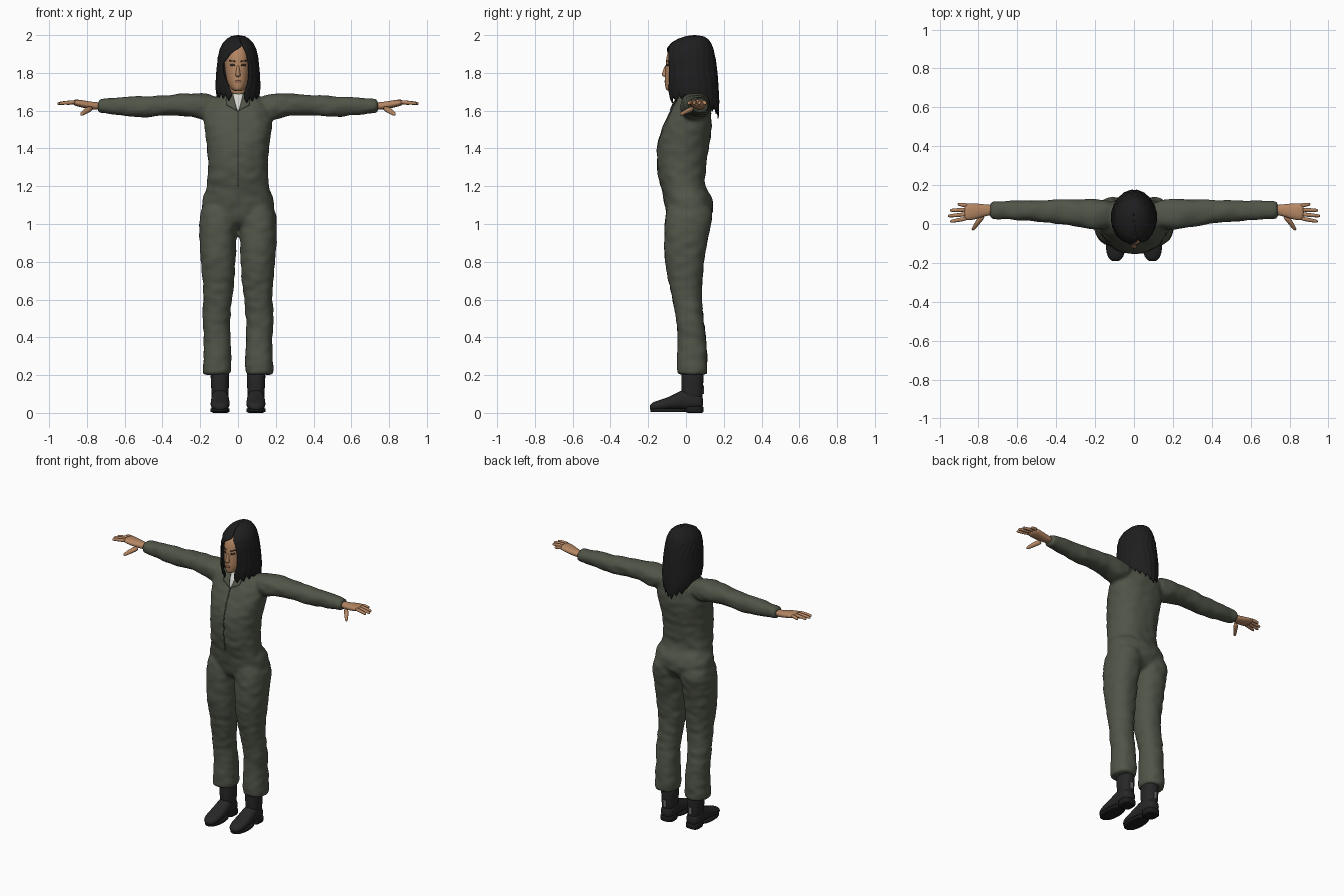
import bpy, bmesh, math, random
from mathutils import Vector, noise
from mathutils.bvhtree import BVHTree

random.seed(4)
cube = bpy.data.objects.get("Cube")
if cube:
    bpy.data.objects.remove(cube, do_unlink=True)


def material(name, r, g, b):
    m = bpy.data.materials.new(name)
    m.use_nodes = True
    m.diffuse_color = (r, g, b, 1)
    node = next(n for n in m.node_tree.nodes if n.type == 'BSDF_PRINCIPLED')
    node.inputs["Base Color"].default_value = (r, g, b, 1)
    node.inputs["Roughness"].default_value = 0.8
    return m


green = material("olive cloth", .08, .09, .064)
seam = material("dark seam", .045, .052, .036)
black_hair = material("black hair", .013, .013, .014)
skin = material("tan skin", .46, .24, .125)
lip = material("lips", .33, .13, .085)
dark = material("eye brown", .04, .025, .018)
white = material("white shirt", .65, .65, .62)
leather = material("boot leather", .02, .02, .021)
rubber = material("sole rubber", .012, .012, .012)
grey = material("grey tab", .16, .16, .165)


def spow(v, e):
    return math.copysign(abs(v) ** e, v)


def loft(bm, axis, rows, s=1, n=20, e=.88):
    """Skin closed rings; each row is a position and two extents."""
    rings = []
    for p, a0, a1, b0, b1 in rows:
        ring = []
        for i in range(n):
            t = math.tau * i / n
            a = (a0 + a1) / 2 + (a1 - a0) / 2 * spow(math.cos(t), e)
            b = (b0 + b1) / 2 + (b1 - b0) / 2 * spow(math.sin(t), e)
            x, y, z = {'x': (p, a, b), 'y': (a, p, b), 'z': (a, b, p)}[axis]
            ring.append(bm.verts.new((x * s, y, z)))
        rings.append(ring)
    for r, q in zip(rings, rings[1:]):
        for i in range(n):
            j = (i + 1) % n
            bm.faces.new((r[i], r[j], q[j], q[i]))
    bm.faces.new(rings[0])
    bm.faces.new(rings[-1])


def finish(bm, name, mat, levels=0):
    bmesh.ops.recalc_face_normals(bm, faces=bm.faces[:])
    me = bpy.data.meshes.new(name)
    bm.to_mesh(me)
    bm.free()
    me.materials.append(mat)
    for p in me.polygons:
        p.use_smooth = True
    ob = bpy.data.objects.new(name, me)
    bpy.context.collection.objects.link(ob)
    if levels:
        ob.modifiers.new("Smooth", 'SUBSURF').levels = levels
        ob.modifiers["Smooth"].render_levels = levels
    return ob


def bake(ob):
    """Turn the modifier stack into plain mesh."""
    bpy.context.view_layer.update()
    dg = bpy.context.evaluated_depsgraph_get()
    me = bpy.data.meshes.new_from_object(ob.evaluated_get(dg))
    ob.modifiers.clear()
    ob.data = me
    for p in me.polygons:
        p.use_smooth = True
    return me


def surface(me):
    return BVHTree.FromPolygons([v.co for v in me.vertices], [p.vertices[:] for p in me.polygons])


def patch(name, tree, corners, mat, lift=.003, nx=6, nz=10):
    """Lay a thin four-cornered plate on a front surface; corners run round in x, z."""
    bm = bmesh.new()
    a, b, c, d = [Vector(k) for k in corners]
    grid = []
    for j in range(nz + 1):
        left, right = a.lerp(d, j / nz), b.lerp(c, j / nz)
        row = []
        for i in range(nx + 1):
            p = left.lerp(right, i / nx)
            hit = tree.ray_cast(Vector((p.x, -1, p.y)), Vector((0, 1, 0)))[0]
            y = hit.y if hit else 0
            row.append(bm.verts.new((p.x, y - lift, p.y)))
        grid.append(row)
    for r, q in zip(grid, grid[1:]):
        for i in range(nx):
            bm.faces.new((r[i], r[i + 1], q[i + 1], q[i]))
    ob = finish(bm, name, mat)
    ob.modifiers.new("Thickness", 'SOLIDIFY').thickness = .004


def lerp_table(table, z):
    """Interpolate rows sorted by falling height."""
    for lo, hi in zip(table, table[1:]):
        if z >= hi[0]:
            f = min(1, max(0, (lo[0] - z) / (lo[0] - hi[0])))
            return [p + (q - p) * f for p, q in zip(lo[1:], hi[1:])]
    return table[-1][1:]


# Coveralls: torso, legs and sleeves fused into one cloth surface
bm = bmesh.new()
torso = [(.97, .06, -.05, .06), (1.02, .17, -.1, .125), (1.08, .2, -.112, .15),
         (1.14, .19, -.12, .143), (1.19, .166, -.13, .105), (1.23, .166, -.146, .102),
         (1.3, .157, -.154, .108), (1.4, .165, -.158, .122), (1.48, .177, -.138, .137),
         (1.55, .186, -.108, .138), (1.61, .18, -.078, .132), (1.66, .14, -.048, .12),
         (1.69, .092, -.03, .105), (1.705, .065, -.02, .09)]
loft(bm, 'z', [(z, -w, w, f, b) for z, w, f, b in torso])
leg = [(1.13, .02, .165, -.09, .11), (1.06, .0, .203, -.112, .148), (.99, .002, .208, -.114, .135),
       (.9, .009, .204, -.118, .112), (.8, .012, .198, -.112, .097), (.7, .018, .188, -.094, .086),
       (.6, .03, .181, -.072, .083), (.5, .043, .192, -.052, .092), (.42, .042, .182, -.046, .106),
       (.32, .036, .182, -.047, .112), (.25, .032, .188, -.052, .115),
       (.21, .04, .187, -.048, .112), (.2, .042, .185, -.044, .11)]
sleeve = [(.09, .0, .11, 1.59, 1.67), (.17, -.035, .13, 1.54, 1.692), (.23, -.03, .13, 1.565, 1.694),
          (.3, -.015, .127, 1.573, 1.69), (.4, .002, .125, 1.577, 1.683), (.48, .01, .122, 1.562, 1.678),
          (.56, .015, .12, 1.568, 1.676), (.65, .022, .12, 1.58, 1.67),
          (.73, .026, .117, 1.587, 1.663), (.742, .028, .115, 1.589, 1.661)]
for s in (1, -1):
    loft(bm, 'z', leg, s)
    loft(bm, 'x', sleeve, s)
suit = finish(bm, "coveralls", green, 2)
remesh = suit.modifiers.new("Fuse", 'REMESH')
remesh.mode = 'VOXEL'
remesh.voxel_size = .01
blend = suit.modifiers.new("Blend", 'SMOOTH')
blend.iterations = 5
cloth = bake(suit)
# Soft cloth folds
folds = [v.normal * .005 * noise.noise(Vector((v.co.x * 16, v.co.y * 14, v.co.z * 24))) for v in cloth.vertices]
for v, fold in zip(cloth.vertices, folds):
    v.co += fold
body = surface(cloth)

# Neckline, collar flaps and front closure
patch("undershirt", body, [(-.034, 1.688), (.03, 1.688), (.004, 1.6), (-.002, 1.6)], white)
for s, side in ((1, "left"), (-1, "right")):
    patch(side + "_collar", body,
          [(s * .028, 1.692), (s * .066, 1.69), (s * .06, 1.63), (s * .006, 1.602)], green, .009)
patch("front_zip", body, [(-.003, 1.6), (.003, 1.6), (.003, 1.2), (-.003, 1.2)], seam, .002, 1, 40)

# Neck and head
bm = bmesh.new()
loft(bm, 'z', [(1.64, -.055, .055, -.015, .09), (1.7, -.046, .046, -.035, .08), (1.78, -.046, .046, -.04, .08)])
finish(bm, "neck", skin, 1)
bm = bmesh.new()
head_rows = [(1.703, .02, -.095, -.03), (1.712, .036, -.109, .02), (1.74, .055, -.113, .07),
             (1.78, .066, -.113, .1), (1.84, .073, -.109, .115), (1.89, .073, -.106, .115),
             (1.94, .06, -.084, .1), (1.97, .03, -.03, .07)]
loft(bm, 'z', [(z, -w, w, f, b) for z, w, f, b in head_rows], e=.95)
head = finish(bm, "head", skin, 2)
face = surface(bake(head))
bm = bmesh.new()
loft(bm, 'z', [(1.778, -.01, .01, -.115, -.09), (1.786, -.015, .015, -.13, -.09),
               (1.8, -.011, .011, -.127, -.09), (1.845, -.007, .007, -.11, -.09)], n=12)
finish(bm, "nose", skin, 1)
for s, side in ((1, "left"), (-1, "right")):
    patch(side + "_eye", face, [(s * .018, 1.846), (s * .04, 1.847), (s * .043, 1.838), (s * .017, 1.836)], dark, .001, 4, 2)
    patch(side + "_brow", face, [(s * .014, 1.864), (s * .044, 1.868), (s * .048, 1.862), (s * .013, 1.858)], dark, .001, 4, 2)
patch("mouth", face, [(-.014, 1.759), (.014, 1.759), (.018, 1.748), (-.018, 1.748)], lip, .002, 4, 2)

# Hair: one parted sheet of strands, open round the face
shape = [(2, .002, .04, .05), (1.995, .035, .0, .09), (1.982, .058, -.04, .115), (1.96, .08, -.078, .132),
         (1.93, .096, -.102, .145), (1.88, .108, -.112, .157), (1.8, .116, -.111, .167),
         (1.72, .12, -.105, .174), (1.65, .112, -.09, .178), (1.55, .08, -.06, .174)]
opening = [(2, .0, .0), (1.945, .022, .025), (1.9, -.042, .046), (1.85, -.08, .056),
           (1.8, -.083, .058), (1.75, -.062, .054), (1.7, -.036, .034), (1.6, -.03, .03)]
cols, steps, clump = 108, 26, 6
bm = bmesh.new()
grid = []
tips = [random.uniform(0, .02) for _ in range(cols // clump + 1)]
for i in range(cols + 1):
    u = i / cols
    front = abs(2 * u - 1)
    tip = 1.545 + .105 * min(1, front * 1.5) - .02 * max(0, front - .8) * 5
    tip += tips[i // clump] + .03 * abs(i % clump - clump / 2) / (clump / 2)
    ridge = 1 - .018 * abs(i % clump - clump / 2) / (clump / 2)
    col = []
    for j in range(steps + 1):
        z = 2 - (2 - tip) * (j / steps) ** 1.6
        w, y0, y1 = lerp_table(shape, z)
        left, right = [math.asin(max(-.95, min(.95, x / w))) for x in lerp_table(opening, z)]
        t = right + u * (math.tau + left - right)
        k = 1 + (ridge - 1) * min(1, j / 12)
        col.append(bm.verts.new((w * k * math.sin(t), (y0 + y1) / 2 - (y1 - y0) / 2 * k * math.cos(t), z)))
    grid.append(col)
for c, d in zip(grid, grid[1:]):
    for j in range(steps):
        bm.faces.new((c[j], c[j + 1], d[j + 1], d[j]))
bmesh.ops.remove_doubles(bm, verts=bm.verts[:], dist=.0004)
hair = finish(bm, "hair", black_hair)
hair.modifiers.new("Thickness", 'SOLIDIFY').thickness = .006

# Hands and boots, one of each per side
palm = [(.72, .045, .1, 1.605, 1.645), (.76, .043, .1, 1.605, 1.645), (.8, .026, .106, 1.61, 1.652),
        (.85, .017, .108, 1.622, 1.66), (.875, .018, .105, 1.63, 1.658)]
thumb = [(.045, .755, .8, 1.597, 1.632), (.0, .793, .823, 1.582, 1.61),
         (-.025, .815, .838, 1.572, 1.592), (-.033, .822, .834, 1.574, 1.586)]
fingers = [(.029, .946, .013), (.051, .957, .041), (.074, .947, .07), (.095, .907, .102)]
foot = [(.092, .065, .125, .025, .09), (.07, .05, .14, .012, .11), (.0, .048, .142, .015, .135),
        (-.05, .046, .143, .018, .105), (-.1, .043, .147, .015, .08), (-.15, .046, .143, .012, .066),
        (-.18, .06, .13, .012, .054), (-.192, .08, .11, .018, .04)]
shaft = [(.05, .05, .14, -.02, .09), (.12, .049, .141, -.026, .09), (.19, .046, .146, -.026, .094),
         (.25, .046, .146, -.026, .094)]
for s, side in ((1, "left"), (-1, "right")):
    bm = bmesh.new()
    loft(bm, 'x', palm, s, 16)
    loft(bm, 'y', thumb, s, 10)
    for y0, tip, y1 in fingers:
        rows = []
        for f, r in ((0, .012), (.5, .0105), (.93, .009), (1, .005)):
            y, z = y0 + (y1 - y0) * f, 1.645 - .008 * f * f
            rows.append((.855 + (tip - .855) * f, y - r, y + r, z - r, z + r))
        loft(bm, 'x', rows, s, 10)
    finish(bm, side + "_hand", skin, 1)
    bm = bmesh.new()
    loft(bm, 'y', foot, s)
    loft(bm, 'z', shaft, s)
    finish(bm, side + "_boot", leather, 1)
    bm = bmesh.new()
    loft(bm, 'z', [(z, .044, .146, -.19, .01) for z in (.004, .006, .022, .024)], s, 24)
    loft(bm, 'z', [(z, .05, .14, .0, .092) for z in (0, .002, .034, .036)], s, 24, .6)
    finish(bm, side + "_sole", rubber, 1)
    bm = bmesh.new()
    loft(bm, 'z', [(z, .083, .107, .087, .0945) for z in (.1, .102, .143, .145)], s, 12, .3)
    finish(bm, side + "_heel_tab", grey)
